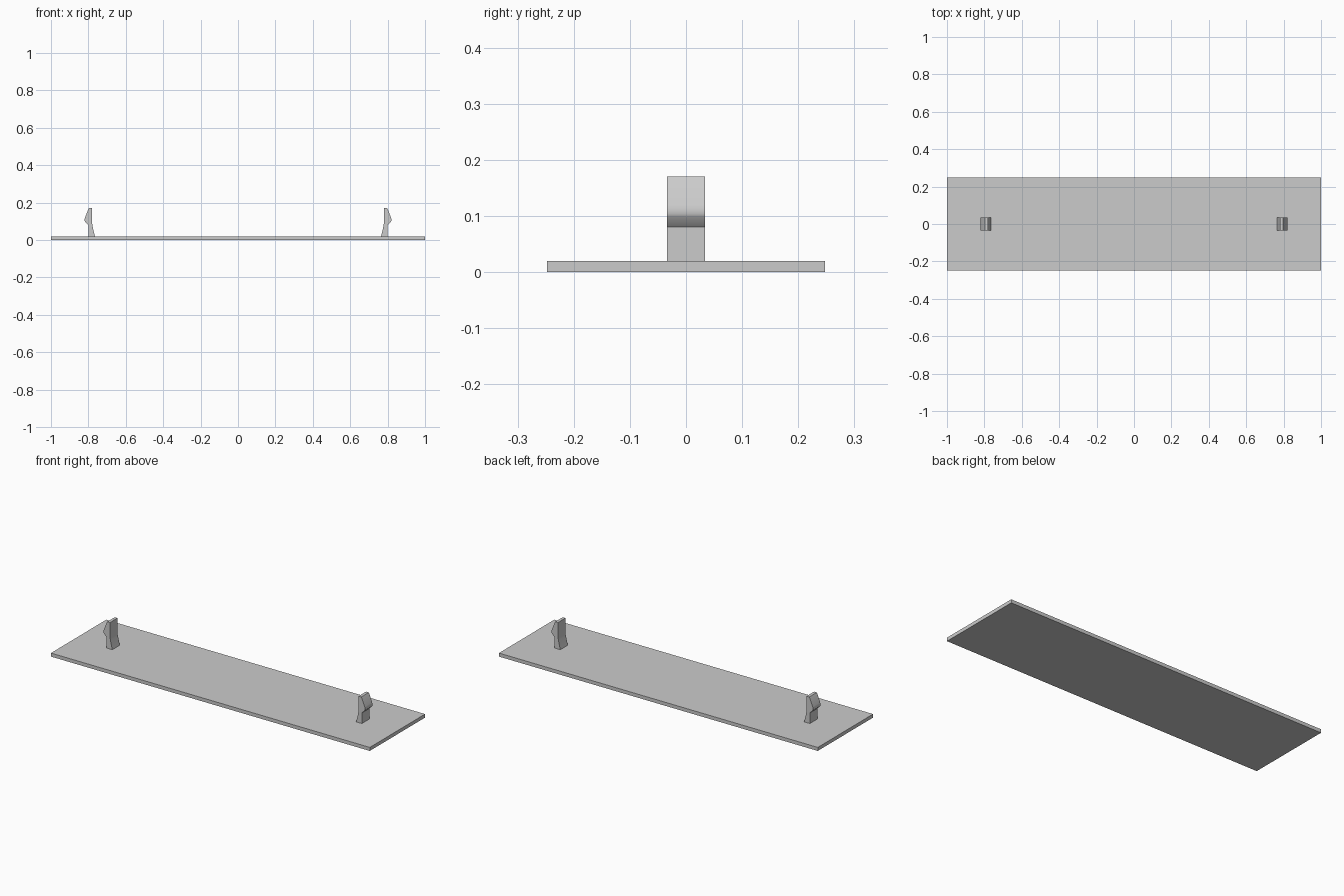
import bpy
import bmesh

cube = bpy.data.objects.get("Cube")
if cube:
    bpy.data.objects.remove(cube, do_unlink=True)

grey = bpy.data.materials.new("light grey")
grey.use_nodes = True
colour = (0.6, 0.6, 0.6, 1)
grey.diffuse_color = colour
grey.node_tree.nodes["Principled BSDF"].inputs["Base Color"].default_value = colour


def extrude_profile(name, points, depth):
    """Extrude an XZ outline along y, centred on y = 0."""
    bm = bmesh.new()
    face = bm.faces.new([bm.verts.new((x, -depth / 2, z)) for x, z in points])
    result = bmesh.ops.extrude_face_region(bm, geom=[face])
    verts = [v for v in result["geom"] if isinstance(v, bmesh.types.BMVert)]
    bmesh.ops.translate(bm, verts=verts, vec=(0, depth, 0))
    bmesh.ops.recalc_face_normals(bm, faces=bm.faces)
    mesh = bpy.data.meshes.new(name)
    bm.to_mesh(mesh)
    bm.free()
    mesh.materials.append(grey)
    obj = bpy.data.objects.new(name, mesh)
    bpy.context.collection.objects.link(obj)
    bpy.ops.object.select_all(action="DESELECT")
    obj.select_set(True)
    bpy.context.view_layer.objects.active = obj
    bpy.ops.object.shade_smooth_by_angle(angle=0.5)
    return obj


# Flat base panel
extrude_profile("base_panel", [(-1, 0), (1, 0), (1, 0.02), (-1, 0.02)], 0.495)

# Snap clips with a flared inner foot and an outward barb
clip = [(0.765, 0.02), (0.8, 0.02), (0.8, 0.08), (0.818, 0.098), (0.82, 0.104),
        (0.82, 0.112), (0.818, 0.12), (0.8, 0.165), (0.797, 0.17),
        (0.78, 0.17), (0.78, 0.09), (0.777, 0.07)]
for name, side in (("left_clip", 1), ("right_clip", -1)):
    extrude_profile(name, [(side * x, z) for x, z in clip], 0.067)
